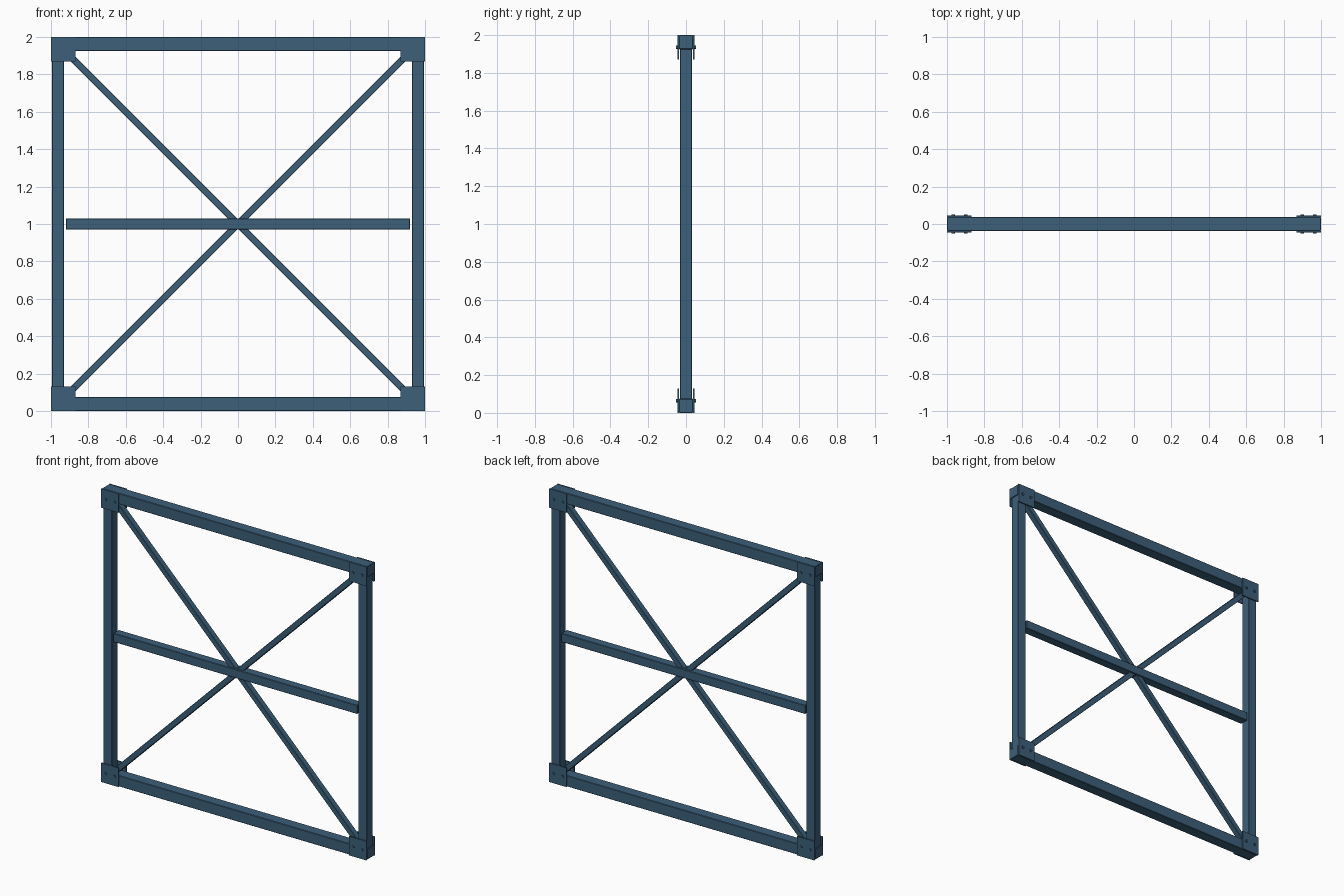
import bpy, math

if "Cube" in bpy.data.objects:
    bpy.data.objects.remove(bpy.data.objects["Cube"])

steel = bpy.data.materials.new("blue steel")
steel.diffuse_color = (0.045, 0.115, 0.195, 1)
steel.use_nodes = True
steel.node_tree.nodes["Principled BSDF"].inputs["Base Color"].default_value = steel.diffuse_color


def box(name, centre, size, angle=0.0, bevel=0.0):
    bpy.ops.mesh.primitive_cube_add(size=1, location=centre)
    ob = bpy.context.object
    ob.name = name
    ob.scale = size
    bpy.ops.object.transform_apply(location=False, rotation=False, scale=True)
    ob.rotation_euler = (0, angle, 0)
    ob.data.materials.append(steel)
    if bevel:
        m = ob.modifiers.new("edge", 'BEVEL')
        m.width = bevel
        m.segments = 1
    return ob


# Horizontal rails
box("bottom_rail", (0, 0, 0.0375), (2, 0.075, 0.075), bevel=0.003)
box("top_rail", (0, 0, 1.9625), (2, 0.075, 0.075), bevel=0.003)
box("middle_rail", (0, 0, 1), (1.84, 0.06, 0.06), bevel=0.003)

# Side posts
for side, s in (("left", -1), ("right", 1)):
    box(side + "_post", (s * 0.9625, 0, 1), (0.065, 0.065, 1.86), bevel=0.003)

# Crossed diagonal braces
for name, s in (("rising_brace", -1), ("falling_brace", 1)):
    box(name, (0, 0, 1), (2.56, 0.04, 0.036), s * math.pi / 4, 0.002)

# Corner plates on both faces, each with two bolts
for s in (-1, 1):
    for z in (0.065, 1.935):
        for f in (-1, 1):
            box("corner_plate", (s * 0.935, f * 0.0415, z), (0.13, 0.008, 0.13))
            for x in (0.9, 0.967):
                bpy.ops.mesh.primitive_cylinder_add(
                    vertices=12, radius=0.009, depth=0.008,
                    location=(s * x, f * 0.048, z), rotation=(math.pi / 2, 0, 0))
                bolt = bpy.context.object
                bolt.name = "bolt"
                bolt.data.materials.append(steel)
